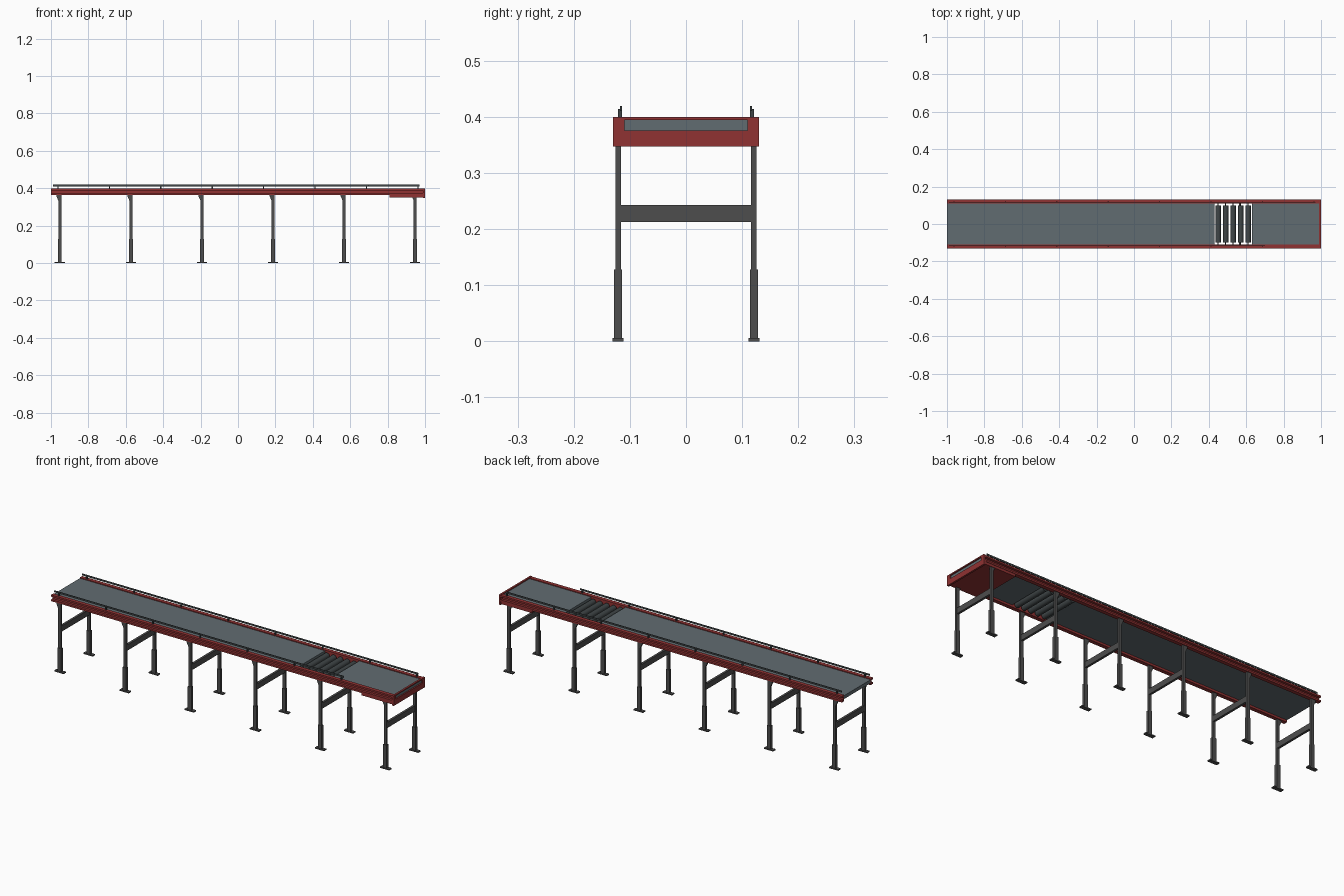
import bpy
import bmesh
from mathutils import Matrix, Vector

cube = bpy.data.objects.get("Cube")
if cube:
    bpy.data.objects.remove(cube, do_unlink=True)


def material(name, rgb):
    m = bpy.data.materials.new(name)
    m.use_nodes = True
    m.diffuse_color = (*rgb, 1)
    m.node_tree.nodes["Principled BSDF"].inputs["Base Color"].default_value = (*rgb, 1)
    return m


red = material("frame red", (0.28, 0.032, 0.032))
belt_grey = material("belt grey", (0.12, 0.15, 0.165))
leg_grey = material("leg grey", (0.075, 0.075, 0.075))
steel = material("dark steel", (0.05, 0.06, 0.063))


def finish(name, bm, mat):
    bmesh.ops.recalc_face_normals(bm, faces=bm.faces)
    mesh = bpy.data.meshes.new(name)
    bm.to_mesh(mesh)
    bm.free()
    mesh.materials.append(mat)
    ob = bpy.data.objects.new(name, mesh)
    bpy.context.collection.objects.link(ob)
    return ob


def add_box(bm, x, y, z):
    """Box given by its (low, high) range on each axis."""
    lo, hi = map(Vector, zip(x, y, z))
    size = hi - lo
    mat = Matrix.Translation((lo + hi) / 2) @ Matrix.Diagonal((*size, 1))
    bmesh.ops.create_cube(bm, size=1, matrix=mat)


def box(name, x, y, z, mat):
    bm = bmesh.new()
    add_box(bm, x, y, z)
    return finish(name, bm, mat)


def prism(name, profile, axis, lo, hi, mat):
    """Extrude a closed 2D profile along x (profile y,z) or y (profile x,z)."""
    bm = bmesh.new()
    verts = [bm.verts.new((lo, a, b) if axis == "x" else (a, lo, b)) for a, b in profile]
    face = bm.faces.new(verts)
    ext = bmesh.ops.extrude_face_region(bm, geom=[face])["geom"]
    move = (hi - lo, 0, 0) if axis == "x" else (0, hi - lo, 0)
    bmesh.ops.translate(bm, vec=move, verts=[v for v in ext if isinstance(v, bmesh.types.BMVert)])
    return finish(name, bm, mat)


def span(centre, width):
    return (centre - width / 2, centre + width / 2)


def side_span(side, a, b):
    return tuple(sorted((side * a, side * b)))


# Belt bed on both sides of the roller gap
box("belt_long", (-1, 0.43), (-0.11, 0.11), (0.376, 0.394), belt_grey)
box("belt_short", (0.63, 0.993), (-0.11, 0.11), (0.376, 0.394), belt_grey)

# Rollers with thin axles
for i in range(5):
    x = 0.45 + 0.04 * i
    for name, radius, length in (("roller", 0.015, 0.2), ("roller_axle", 0.003, 0.224)):
        bm = bmesh.new()
        place = Matrix.Translation((x, 0, 0.378)) @ Matrix.Rotation(1.5707963, 4, "X")
        bmesh.ops.create_cone(bm, cap_ends=True, segments=20, radius1=radius,
                              radius2=radius, depth=length, matrix=place)
        for f in bm.faces:
            f.smooth = len(f.verts) == 4
        finish(name, bm, steel)

for side, label in ((1, "left"), (-1, "right")):
    # Outward-facing side channel
    inner, web, outer = 0.11 * side, 0.117 * side, 0.13 * side
    channel = [(inner, 0.365), (outer, 0.365), (outer, 0.374), (web, 0.374),
               (web, 0.389), (outer, 0.389), (outer, 0.398), (inner, 0.398)]
    prism("side_channel_" + label, channel, "x", -1, 0.99, red)

    # Guard rail and its posts
    end, posts = (0.97, 8) if side > 0 else (0.7, 7)
    box("guard_rail_" + label, (-0.99, end), side_span(side, 0.1145, 0.1175), (0.41, 0.419), steel)
    for i in range(posts):
        box("guard_post_" + label, span(-0.963 + 0.275 * i, 0.006),
            side_span(side, 0.114, 0.121), (0.398, 0.414), steel)

# Drive housing below the end of the belt
box("end_housing", (0.81, 0.99), (-0.128, 0.128), (0.352, 0.365), red)

# End plate with an opening that shows the belt end
bm = bmesh.new()
add_box(bm, (0.99, 1), (-0.13, 0.13), (0.347, 0.376))
add_box(bm, (0.99, 1), (-0.13, 0.13), (0.394, 0.4))
for s in (1, -1):
    add_box(bm, (0.99, 1), side_span(s, 0.11, 0.13), (0.376, 0.394))
finish("end_plate", bm, red)

# Leg frames: feet, sleeves, posts, top gussets and a cross brace
for i in range(6):
    x = -0.953 + 0.38 * i
    for side, label in ((1, "left"), (-1, "right")):
        y = 0.121 * side
        box("foot_" + label, span(x, 0.054), span(y, 0.02), (0, 0.006), leg_grey)
        box("leg_sleeve_" + label, span(x, 0.021), span(y, 0.0145), (0.006, 0.128), leg_grey)
        box("leg_" + label, span(x, 0.016), span(y, 0.01), (0.128, 0.365), leg_grey)
        gusset = [(x - 0.018, 0.365), (x - 0.018, 0.357), (x - 0.008, 0.335), (x - 0.008, 0.365)]
        prism("gusset_" + label, gusset, "y", y - 0.005, y + 0.005, leg_grey)
    box("cross_brace", span(x, 0.012), (-0.117, 0.117), (0.213, 0.243), leg_grey)
